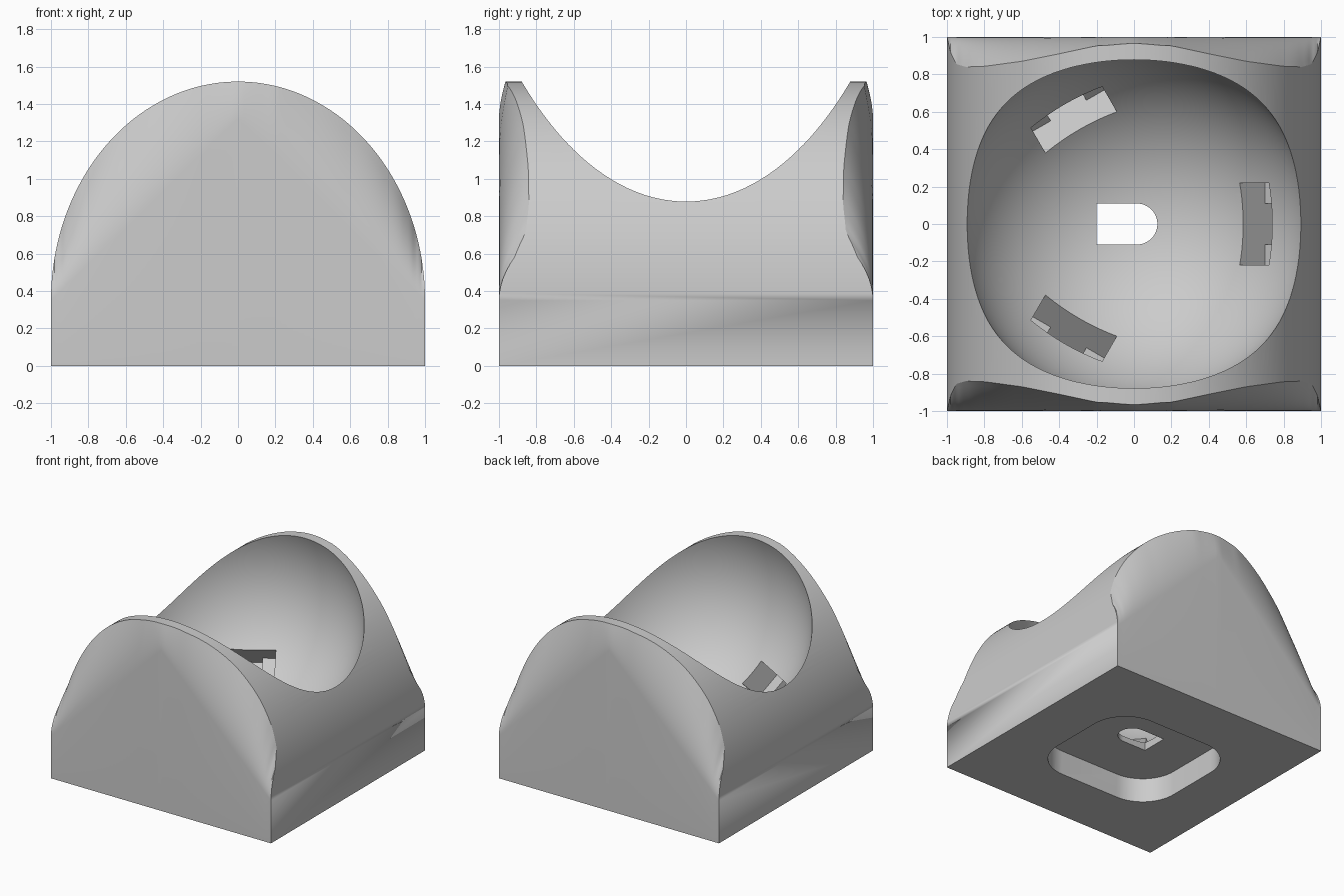
import bpy, bmesh
from math import sin, cos, pi, sqrt, radians
from mathutils import Matrix

if "Cube" in bpy.data.objects:
    bpy.data.objects.remove(bpy.data.objects["Cube"])

SHOULDER, ARCH = 0.35, 1.17        # where the arch starts, and its rise
BALL_Z, BALL_R = 1.18, 0.942       # ball seat centre height and radius

grey = bpy.data.materials.new("light grey")
grey.diffuse_color = (0.6, 0.6, 0.6, 1)
grey.use_nodes = True
grey.node_tree.nodes["Principled BSDF"].inputs["Base Color"].default_value = (0.6, 0.6, 0.6, 1)


def new_object(name, bm):
    bmesh.ops.recalc_face_normals(bm, faces=bm.faces)
    mesh = bpy.data.meshes.new(name)
    bm.to_mesh(mesh)
    bm.free()
    mesh.materials.append(grey)
    obj = bpy.data.objects.new(name, mesh)
    bpy.context.collection.objects.link(obj)
    return obj


def prism(name, outline, low, high, matrix=Matrix()):
    bm = bmesh.new()
    face = bm.faces.new([bm.verts.new((x, y, low)) for x, y in outline])
    top = bmesh.ops.extrude_face_region(bm, geom=[face])
    verts = [v for v in top["geom"] if isinstance(v, bmesh.types.BMVert)]
    bmesh.ops.translate(bm, verts=verts, vec=(0, 0, high - low))
    bm.transform(matrix)
    return new_object(name, bm)


def arc(cx, cy, r, start, end, steps=16):
    angles = [radians(start + (end - start) * i / steps) for i in range(steps + 1)]
    return [(cx + r * cos(a), cy + r * sin(a)) for a in angles]


# How far the rim of the end faces is drawn in, along the width
RIM = [(0, .035), (.2, .047), (.4, .09), (.6, .13), (.8, .157),
       (.9, .16), (.95, .145), (.98, .085), (1, 0)]


def rim_inset(x):
    for (x0, d0), (x1, d1) in zip(RIM, RIM[1:]):
        if x <= x1:
            t = (x - x0) / (x1 - x0)
            return d0 + (d1 - d0) * t * t * (3 - 2 * t) if x0 == 0 else d0 + (d1 - d0) * t
    return 0


# Body: cross-sections along x, flat below the gable line, hollowed above it
def section(x):
    a = abs(x)
    rim = SHOULDER + ARCH * sqrt(max(0, 1 - a * a))
    gable = SHOULDER + 0.97 * (1 - a)
    half = [(1, 0)]
    for i in range(11):
        s = i / 10
        half.append((1 - rim_inset(a) * s ** 1.7, gable + (rim - gable) * s))
    return [(x, -y, z) for y, z in half] + [(x, y, z) for y, z in reversed(half)]


bm = bmesh.new()
COLUMNS = 96
rings = [[bm.verts.new(p) for p in section(-cos(pi * i / COLUMNS))] for i in range(COLUMNS + 1)]
for a, b in zip(rings, rings[1:]):
    for j in range(len(a)):
        k = (j + 1) % len(a)
        bm.faces.new((a[j], a[k], b[k], b[j]))
for ring in (rings[0], rings[-1]):
    bm.faces.new((ring[0], ring[1], ring[-2], ring[-1]))
bmesh.ops.remove_doubles(bm, verts=bm.verts, dist=1e-5)
body = new_object("ball_holder_body", bm)

# Ball seat
bm = bmesh.new()
bmesh.ops.create_uvsphere(bm, u_segments=128, v_segments=64, radius=BALL_R)
bmesh.ops.translate(bm, verts=bm.verts, vec=(0, 0, BALL_Z))
cutters = [new_object("ball_seat_cutter", bm)]

# Rounded recess in the underside
corners = [(.27, .22, 0), (-.27, .22, 90), (-.27, -.22, 180), (.27, -.22, 270)]
outline = [p for cx, cy, a in corners for p in arc(cx, cy, .3, a, a + 90)]
cutters.append(prism("base_recess_cutter", outline, -.2, .2))

# Sensor window through the floor
outline = [(-.2, .11), (-.2, -.11)] + arc(.015, 0, .11, -90, 90, 24)
cutters.append(prism("window_cutter", outline, .1, .5))

# Three bearing slots: wide axle seat, with a deeper pocket in the middle
tee = [(.8, -.22), (1.1, -.22), (1.1, -.11), (1.2, -.11),
       (1.2, .11), (1.1, .11), (1.1, .22), (.8, .22)]
for turn in (0, 120, 240):
    place = (Matrix.Translation((0, 0, BALL_Z)) @ Matrix.Rotation(radians(turn), 4, 'Z')
             @ Matrix.Rotation(radians(45), 4, 'Y'))
    cutters.append(prism("bearing_slot_cutter", tee, -.11, .11, place))

# Carve the body, then drop the cutters
for cutter in cutters:
    cutter.hide_render = True
    mod = body.modifiers.new(cutter.name, 'BOOLEAN')
    mod.operation = 'DIFFERENCE'
    mod.solver = 'EXACT'
    mod.object = cutter
graph = bpy.context.evaluated_depsgraph_get()
carved = bpy.data.meshes.new_from_object(body.evaluated_get(graph))
body.modifiers.clear()
body.data = carved
for cutter in cutters:
    bpy.data.objects.remove(cutter)

bpy.ops.object.select_all(action='DESELECT')
body.select_set(True)
bpy.context.view_layer.objects.active = body
bpy.ops.object.shade_smooth_by_angle(angle=radians(25))
